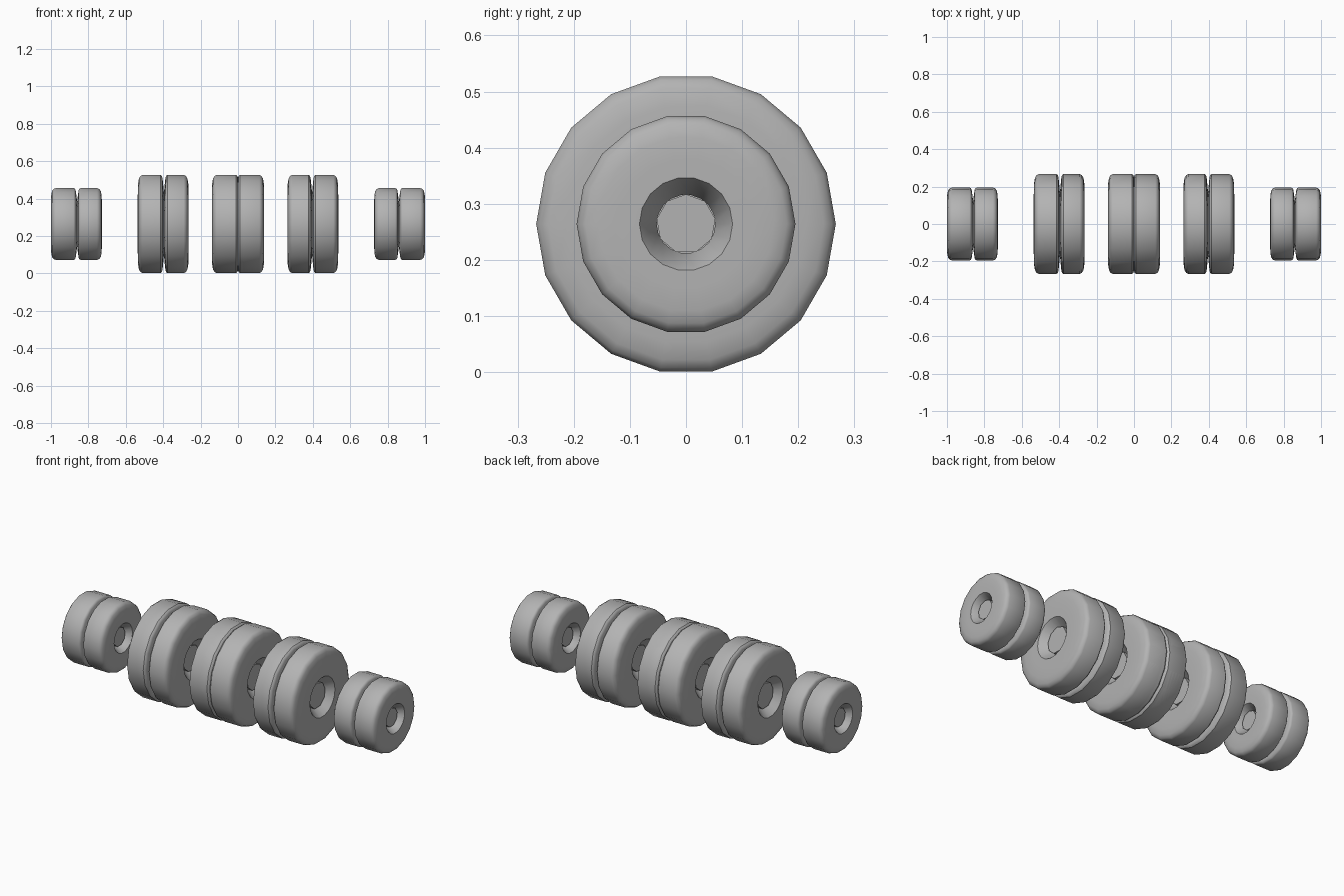
import bpy, bmesh
from math import sin, cos, pi

if "Cube" in bpy.data.objects:
    bpy.data.objects.remove(bpy.data.objects["Cube"])

CZ = 0.264          # axle height
SIDES = 18

rubber = bpy.data.materials.new("dark_grey")
rubber.diffuse_color = (0.45, 0.45, 0.45, 1)
rubber.use_nodes = True
rubber.node_tree.nodes["Principled BSDF"].inputs["Base Color"].default_value = rubber.diffuse_color


def finish(name, bm):
    bmesh.ops.recalc_face_normals(bm, faces=bm.faces)
    me = bpy.data.meshes.new(name)
    bm.to_mesh(me)
    bm.free()
    me.materials.append(rubber)
    ob = bpy.data.objects.new(name, me)
    bpy.context.collection.objects.link(ob)
    bpy.ops.object.select_all(action='DESELECT')
    ob.select_set(True)
    bpy.context.view_layer.objects.active = ob
    bpy.ops.object.shade_smooth_by_angle(angle=0.6)


# Tyre: closed profile (x, radius fraction) turned about the axle;
# xo is the exposed face, xi the face that meets its twin
def tyre(name, xo, xi, R):
    d = 1 if xi > xo else -1
    outer = [(0.05, 0.268), (0.0, 0.426), (0.0, 0.6), (0.001, 0.8),
             (0.006, 0.92), (0.014, 0.975), (0.026, 1.0)]
    inner = [(0.013, 1.0), (0.006, 0.98), (0.002, 0.94),
             (-0.002, 0.8), (-0.0065, 0.6), (-0.0065, 0.268)]
    prof = [(xo + d * a, r * R) for a, r in outer]
    prof += [(xi - d * a, r * R) for a, r in inner]
    bm = bmesh.new()
    rings = []
    for i in range(SIDES):
        a = 2 * pi * i / SIDES
        rings.append([bm.verts.new((x, r * cos(a), CZ + r * sin(a))) for x, r in prof])
    n = len(prof)
    for i in range(SIDES):
        p, q = rings[i], rings[(i + 1) % SIDES]
        for j in range(n):
            k = (j + 1) % n
            bm.faces.new((p[j], p[k], q[k], q[j]))
    finish(name, bm)


# Axle: nine-sided rod whose ends show as recessed hub caps
def axle(name, x0, x1, r):
    bm = bmesh.new()
    ends = [[bm.verts.new((x, r * sin(2 * pi * i / 9), CZ + r * cos(2 * pi * i / 9)))
             for i in range(9)] for x in (x0, x1)]
    for i in range(9):
        k = (i + 1) % 9
        bm.faces.new((ends[0][i], ends[0][k], ends[1][k], ends[1][i]))
    for e in ends:
        bm.faces.new(e)
    finish(name, bm)


# Twin wheel: two tyres touching at the sidewalls, mirrored to both ends
def twin_wheel(name, cx, R, recess):
    for side, s in (("left", 1), ("right", -1)):
        tyre(f"{side}_{name}_outer_tyre", s * (cx - 0.136), s * (cx - 0.002), R)
        tyre(f"{side}_{name}_inner_tyre", s * (cx + 0.136), s * (cx + 0.010), R)
        h = 0.136 - recess
        axle(f"{side}_{name}_axle", s * (cx - h), s * (cx + h), 0.272 * R)


twin_wheel("end_small", -0.864, 0.195, 0.025)
twin_wheel("large", -0.40, 0.267, 0.032)
twin_wheel("centre_large", 0.004, 0.267, 0.032)   # mirrored copies overlap in the middle
